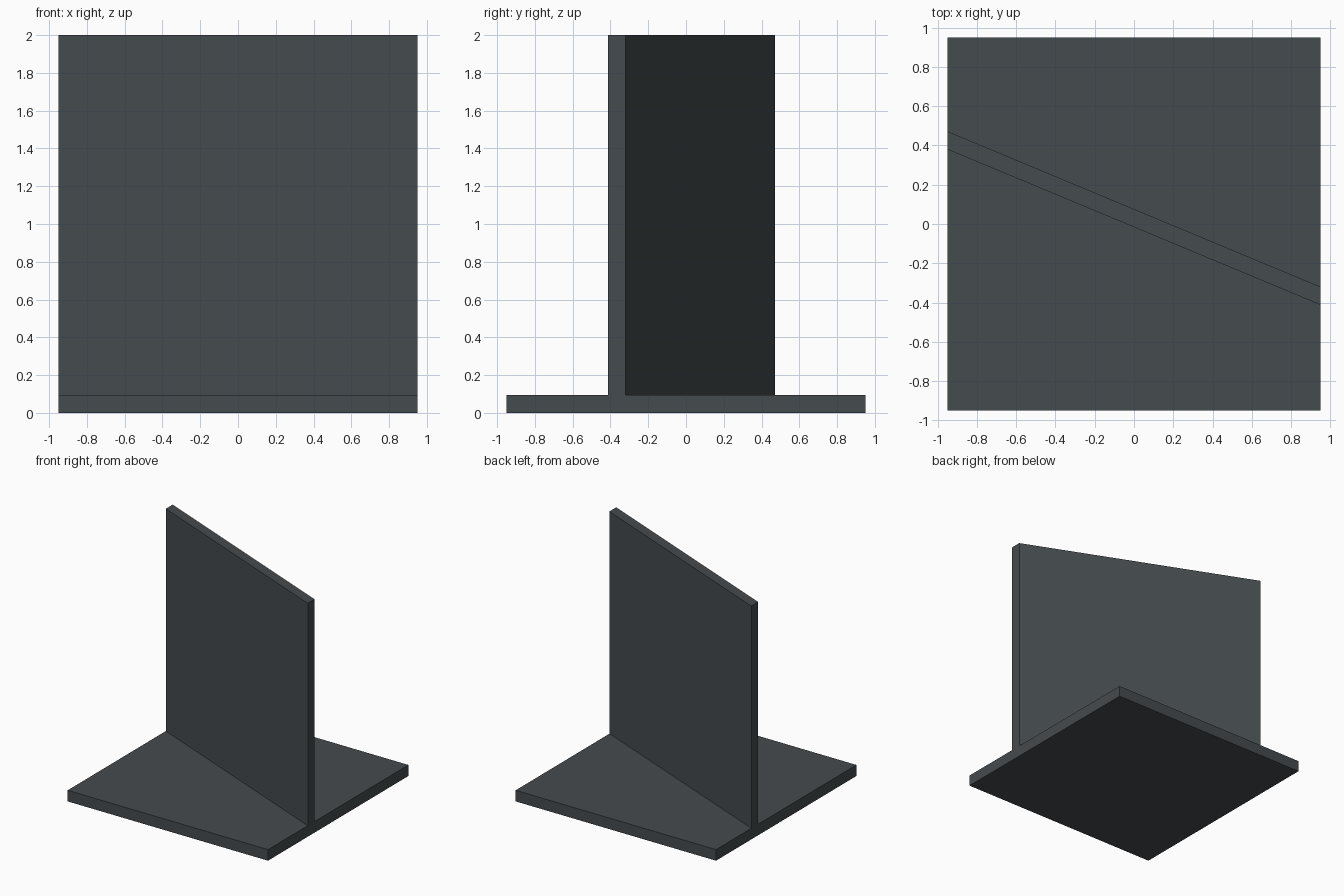
import bpy
import bmesh

if "Cube" in bpy.data.objects:
    bpy.data.objects.remove(bpy.data.objects["Cube"])

mat = bpy.data.materials.new("dark slate grey")
mat.diffuse_color = (0.06, 0.07, 0.077, 1)
mat.use_nodes = True
mat.node_tree.nodes["Principled BSDF"].inputs["Base Color"].default_value = mat.diffuse_color


def prism(name, outline, z0, z1):
    """Extrude a plan outline (counter-clockwise) from z0 to z1."""
    bm = bmesh.new()
    face = bm.faces.new([bm.verts.new((x, y, z0)) for x, y in outline])
    top = bmesh.ops.extrude_face_region(bm, geom=[face])["geom"]
    bmesh.ops.translate(bm, vec=(0, 0, z1 - z0),
                        verts=[v for v in top if isinstance(v, bmesh.types.BMVert)])
    bmesh.ops.recalc_face_normals(bm, faces=bm.faces)
    mesh = bpy.data.meshes.new(name)
    bm.to_mesh(mesh)
    bm.free()
    mesh.materials.append(mat)
    obj = bpy.data.objects.new(name, mesh)
    bpy.context.collection.objects.link(obj)
    return obj


H = 0.95       # half width of the square base
T = 0.095      # base thickness

# Square floor slab
prism("base_slab", [(-H, -H), (H, -H), (H, H), (-H, H)], 0, T)

# Upright panel running diagonally, ends flush with the slab
prism("diagonal_wall", [(-H, 0.38), (H, -0.412), (H, -0.32), (-H, 0.472)], T, 2.0)
